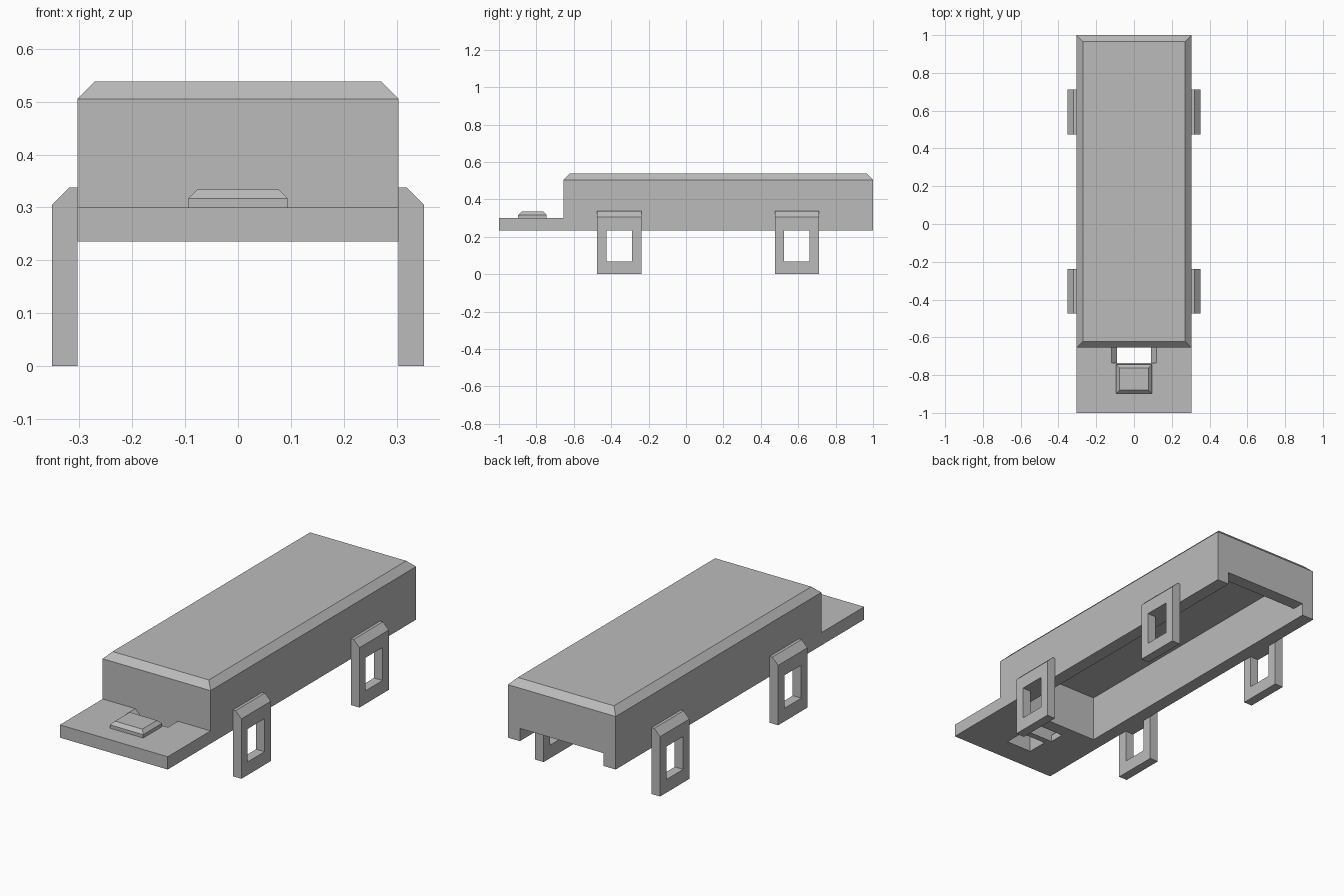
import bpy, bmesh

old = bpy.data.objects.get("Cube")
if old:
    bpy.data.objects.remove(old, do_unlink=True)

GREY = (0.5, 0.5, 0.5, 1.0)
mat = bpy.data.materials.new("plain_grey")
mat.use_nodes = True
mat.diffuse_color = GREY
mat.node_tree.nodes["Principled BSDF"].inputs["Base Color"].default_value = GREY


def prism(name, profile, y0, y1):
    """Extrude an x-z outline from y0 to y1."""
    bm = bmesh.new()
    face = bm.faces.new([bm.verts.new((x, y0, z)) for x, z in profile])
    out = bmesh.ops.extrude_face_region(bm, geom=[face])["geom"]
    moved = [g for g in out if isinstance(g, bmesh.types.BMVert)]
    bmesh.ops.translate(bm, verts=moved, vec=(0, y1 - y0, 0))
    bmesh.ops.recalc_face_normals(bm, faces=bm.faces)
    mesh = bpy.data.meshes.new(name)
    bm.to_mesh(mesh)
    bm.free()
    mesh.materials.append(mat)
    obj = bpy.data.objects.new(name, mesh)
    bpy.context.collection.objects.link(obj)
    return obj


def box(name, x0, x1, y0, y1, z0, z1):
    return prism(name, [(x0, z0), (x1, z0), (x1, z1), (x0, z1)], y0, y1)


def chamfer_top(obj, size):
    bm = bmesh.new()
    bm.from_mesh(obj.data)
    top = max(v.co.z for v in bm.verts)
    edges = [e for e in bm.edges if all(v.co.z > top - 1e-4 for v in e.verts)]
    bmesh.ops.bevel(bm, geom=edges, offset=size, segments=1, affect='EDGES')
    bm.to_mesh(obj.data)
    bm.free()


def cut(obj, cutter, keep=False):
    """Subtract the cutter, then discard it."""
    cutter.hide_render = True
    mod = obj.modifiers.new("cut", 'BOOLEAN')
    mod.operation = 'DIFFERENCE'
    mod.solver = 'EXACT'
    mod.object = cutter
    bpy.context.view_layer.objects.active = obj
    bpy.ops.object.modifier_apply(modifier=mod.name)
    if not keep:
        bpy.data.objects.remove(cutter, do_unlink=True)


HALF, INNER = 0.304, 0.236
BASE, DECK, TOP = 0.235, 0.30, 0.538
FRONT = -0.655

# Hollow body, open underneath, with a notch in the rear wall
body = box("body_shell", -HALF, HALF, FRONT, 1, BASE, TOP)
chamfer_top(body, 0.033)
cut(body, box("cavity", -INNER, INNER, FRONT + 0.066, 0.934, 0.1, 0.47))
cut(body, box("rear_notch", -INNER, INNER, 0.8, 1.1, 0.1, DECK))

# Front deck with a chamfered slot against the body
deck = box("front_deck", -HALF, HALF, -1, FRONT, BASE, DECK)
slot = [(-0.09, 0.1), (0.09, 0.1), (0.09, 0.27), (0.12, DECK), (0.12, 0.4),
        (-0.12, 0.4), (-0.12, DECK), (-0.09, 0.27)]
cut(deck, prism("slot", slot, -0.735, FRONT + 0.1))

# Raised cap on the deck, hollow from below
cap = box("deck_cap", -0.094, 0.094, -0.897, -0.745, DECK, 0.334)
chamfer_top(cap, 0.017)
hollow = box("cap_hollow", -0.072, 0.072, -0.875, -0.767, 0.1, 0.317)
cut(deck, hollow, keep=True)
cut(cap, hollow)

# Four frame legs with a window and a sloped outer shoulder
for side, s in (("left", 1), ("right", -1)):
    for end, y in (("front", -0.357), ("rear", 0.593)):
        outline = [(s * x, z) for x, z in
                   [(HALF, 0), (0.352, 0), (0.352, 0.305), (0.319, 0.338), (HALF, 0.338)]]
        leg = prism(f"{end}_{side}_leg", outline, y - 0.118, y + 0.118)
        cut(leg, box("window", s * 0.2, s * 0.5, y - 0.068, y + 0.068, 0.067, BASE))
